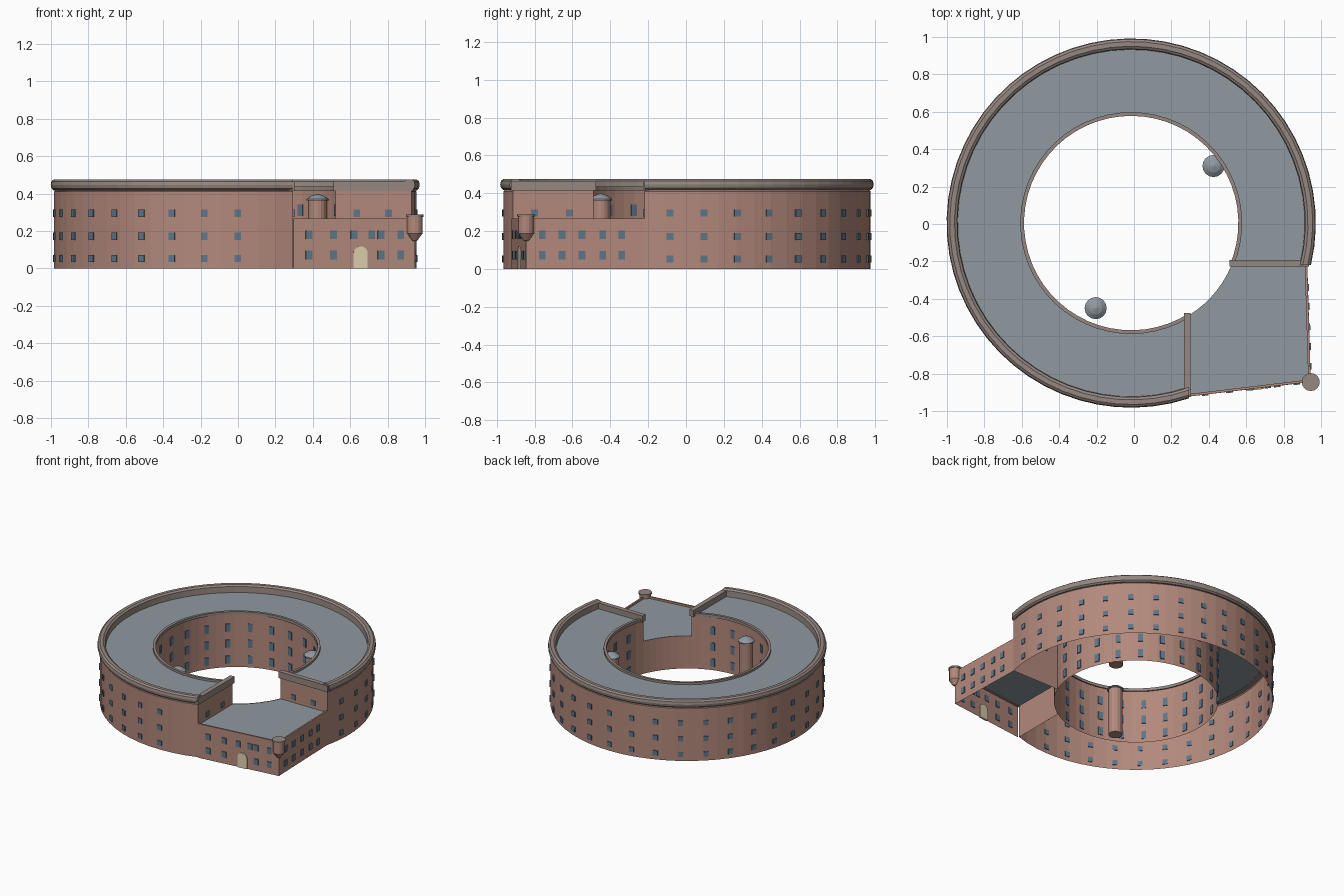
import bpy, math
from mathutils import Vector

if "Cube" in bpy.data.objects:
    bpy.data.objects.remove(bpy.data.objects["Cube"])

CX, CY = -0.015, 0.005        # centre of the ring
CUT_Y, CUT_X = -0.22, 0.295   # the two straight ends of the ring
SEG = 52


def material(name, rgb):
    m = bpy.data.materials.new(name)
    m.diffuse_color = (*rgb, 1)
    m.use_nodes = True
    m.node_tree.nodes["Principled BSDF"].inputs["Base Color"].default_value = m.diffuse_color
    return m


WALL = material("brick", (0.45, 0.25, 0.20))
ROOF = material("roof_grey", (0.28, 0.32, 0.35))
TRIM = material("stone_trim", (0.30, 0.245, 0.22))
GLASS = material("window_blue", (0.11, 0.18, 0.25))
DOOR = material("door_cream", (0.72, 0.64, 0.42))


def make(name, verts, faces, mat):
    me = bpy.data.meshes.new(name)
    me.from_pydata([tuple(v) for v in verts], [], faces)
    me.materials.append(mat)
    ob = bpy.data.objects.new(name, me)
    bpy.context.collection.objects.link(ob)
    return ob


def arc(r):
    """Points along the ring at radius r, ending exactly on the two cuts."""
    a0 = math.asin((CUT_Y - CY) / r)
    a1 = 1.5 * math.pi + math.asin((CUT_X - CX) / r)
    angles = [a0 + (a1 - a0) * i / SEG for i in range(SEG + 1)]
    return [(CX + r * math.cos(a), CY + r * math.sin(a)) for a in angles]


def ring(name, profile, mat, closed=False):
    """Sweep an (r, z) profile round the ring."""
    n = len(profile)
    verts = [(x, y, z) for r, z in profile for x, y in arc(r)]
    w = SEG + 1
    faces = []
    for j in range(n if closed else n - 1):
        k = (j + 1) % n
        faces += [(j * w + i, j * w + i + 1, k * w + i + 1, k * w + i) for i in range(SEG)]
    if closed:
        faces += [tuple(j * w for j in range(n)),
                  tuple(j * w + SEG for j in reversed(range(n)))]
    return make(name, verts, faces, mat)


def sheet(name, pts, z0, z1, mat):
    """Upright wall along a line of points."""
    n = len(pts)
    verts = [(x, y, z0) for x, y in pts] + [(x, y, z1) for x, y in pts]
    return make(name, verts, [(i, i + 1, n + i + 1, n + i) for i in range(n - 1)], mat)


def boxes(name, items, mat):
    """Boxes along plan lines: (start, end, thickness, z0, z1)."""
    verts, faces = [], []
    for p, q, t, z0, z1 in items:
        p, q = Vector(p), Vector(q)
        d = (q - p).normalized()
        s = Vector((d.y, -d.x)) * t / 2
        b = len(verts)
        verts += [(c.x, c.y, z) for z in (z0, z1) for c in (p + s, q + s, q - s, p - s)]
        faces += [tuple(b + i for i in f) for f in
                  ((3, 2, 1, 0), (4, 5, 6, 7), (0, 1, 5, 4), (1, 2, 6, 5), (2, 3, 7, 6), (3, 0, 4, 7))]
    return make(name, verts, faces, mat)


def lathe(name, x, y, profile, mat, n=16):
    """Turned solid from an (r, z) profile listed bottom to top."""
    verts = [(x + r * math.cos(math.tau * i / n), y + r * math.sin(math.tau * i / n), z)
             for r, z in profile for i in range(n)]
    faces = [(j * n + i, j * n + (i + 1) % n, (j + 1) * n + (i + 1) % n, (j + 1) * n + i)
             for j in range(len(profile) - 1) for i in range(n)]
    top = (len(profile) - 1) * n
    faces += [tuple(reversed(range(n))), tuple(range(top, top + n))]
    return make(name, verts, faces, mat)


def pane(c, d, w, z, h):
    """One window box centred at c, running along plan direction d."""
    c, d = Vector(c), Vector(d).normalized()
    return (c - d * w / 2, c + d * w / 2, 0.012, z - h / 2, z + h / 2)


def round_panes(r, angles, rows, w, h):
    out = []
    for a in angles:
        a = math.radians(a)
        c = (CX + r * math.cos(a), CY + r * math.sin(a))
        out += [pane(c, (-math.sin(a), math.cos(a)), w, z, h) for z in rows]
    return out


# Ring building: walls, roof and trims
R_OUT, R_IN, Z_ROOF = 0.97, 0.582, 0.42
ring("outer_wall", [(R_OUT, 0), (R_OUT, 0.41), (0.96, 0.42)], WALL)
ring("inner_wall", [(R_IN, Z_ROOF), (R_IN, 0)], WALL)
ring("ring_roof", [(0.96, Z_ROOF), (R_IN, Z_ROOF)], ROOF)
ring("cornice", [(0.945, 0.416), (0.972, 0.418), (0.983, 0.428), (0.987, 0.447), (0.983, 0.466),
                 (0.970, 0.476), (0.945, 0.476), (0.931, 0.466), (0.928, 0.418)], TRIM, True)
ring("inner_rim", [(0.573, 0.415), (0.593, 0.415), (0.593, 0.437), (0.573, 0.437)], TRIM, True)

# Straight end walls of the ring and their parapets
outer, inner = arc(R_OUT), arc(R_IN)
sheet("right_end_wall", [inner[0], outer[0]], 0, Z_ROOF, WALL)
sheet("front_end_wall", [outer[-1], inner[-1]], 0, Z_ROOF, WALL)
boxes("end_parapets", [((0.51, -0.21), (0.935, -0.21), 0.036, 0.415, 0.465),
                       ((0.285, -0.925), (0.285, -0.475), 0.036, 0.415, 0.465)], TRIM)

# Low corner block
A, B, C = Vector((0.298, -0.922)), Vector((0.945, -0.845)), Vector((0.927, -0.22))
a_start = math.asin((CUT_Y - CY) / R_IN)
a_end = math.asin((CUT_X - CX) / R_IN) - math.pi / 2
court = [(CX + R_IN * math.cos(a), CY + R_IN * math.sin(a))
         for a in [a_start + (a_end - a_start) * i / 7 for i in range(8)]]
sheet("block_street_walls", [A, B, C], 0, 0.265, WALL)
sheet("block_court_wall", court, 0, 0.255, WALL)
plan = [A, B, C] + court
make("block_roof", [(x, y, 0.252) for x, y in plan], [tuple(range(len(plan)))], ROOF)
inset = Vector((-0.007, 0.007))
boxes("block_parapet", [(A + Vector((0, 0.007)), B + inset, 0.013, 0.245, 0.266),
                        (B + inset, C + Vector((-0.007, 0)), 0.013, 0.245, 0.266)], WALL)

# Windows of the ring
boxes("outer_windows", round_panes(R_OUT, [-5.3 + 10.62 * k for k in range(27)],
                                   (0.052, 0.172, 0.295), 0.036, 0.038), GLASS)
boxes("inner_windows", round_panes(R_IN, [131 + 15.6 * k for k in range(-9, 11)],
                                   (0.06, 0.185, 0.31), 0.034, 0.062), GLASS)
boxes("end_windows", [pane((x, CUT_Y), (1, 0), 0.036, 0.295, 0.038) for x in (0.635, 0.805)] +
      [pane((CUT_X, y), (0, 1), 0.036, 0.295, 0.038) for y in (-0.8, -0.615)], GLASS)

# Windows of the low block
front, side = B - A, C - B
panes = []
for z, xs in ((0.072, (0.38, 0.51, 0.765, 0.87)), (0.18, (0.38, 0.51, 0.62, 0.715, 0.765, 0.87))):
    panes += [pane(A + front * (x - A.x) / front.x, front, 0.036, z, 0.046) for x in xs]
    panes += [pane(B + side * (y - B.y) / side.y, side, 0.036, z, 0.046)
              for y in (-0.76, -0.655, -0.55, -0.44, -0.34)]
boxes("block_windows", panes, GLASS)

# Arched door
d = front.normalized()
nrm = Vector((d.y, -d.x))
mid = A + front * (0.655 - A.x) / front.x
shape = [(-0.038, 0), (0.038, 0)] + [(0.038 * math.cos(t * math.pi / 10), 0.08 + 0.038 * math.sin(t * math.pi / 10))
                                     for t in range(11)]
m = len(shape)
dv = []
for off in (0.007, -0.007):
    for u, z in shape:
        p = mid + d * u + nrm * off
        dv.append((p.x, p.y, z))
make("arched_door", dv, [tuple(range(m)), tuple(reversed(range(m, 2 * m)))] +
     [(i, m + i, m + (i + 1) % m, (i + 1) % m) for i in range(m)], DOOR)

# Stair towers in the courtyard
for tag, x, y in (("back", 0.425, 0.31), ("front", -0.205, -0.45)):
    lathe(tag + "_stair_tower", x, y, [(0.05, 0), (0.05, 0.37)], WALL)
    lathe(tag + "_tower_roof", x, y, [(0.059, 0.362), (0.059, 0.37), (0.035, 0.388), (0.004, 0.398)], ROOF)

# Hanging turret on the block corner
lathe("corner_turret", B.x, B.y, [(0.01, 0.147), (0.016, 0.152), (0.042, 0.188), (0.042, 0.278)], WALL)
lathe("turret_cap", B.x, B.y, [(0.048, 0.276), (0.048, 0.288)], TRIM)
